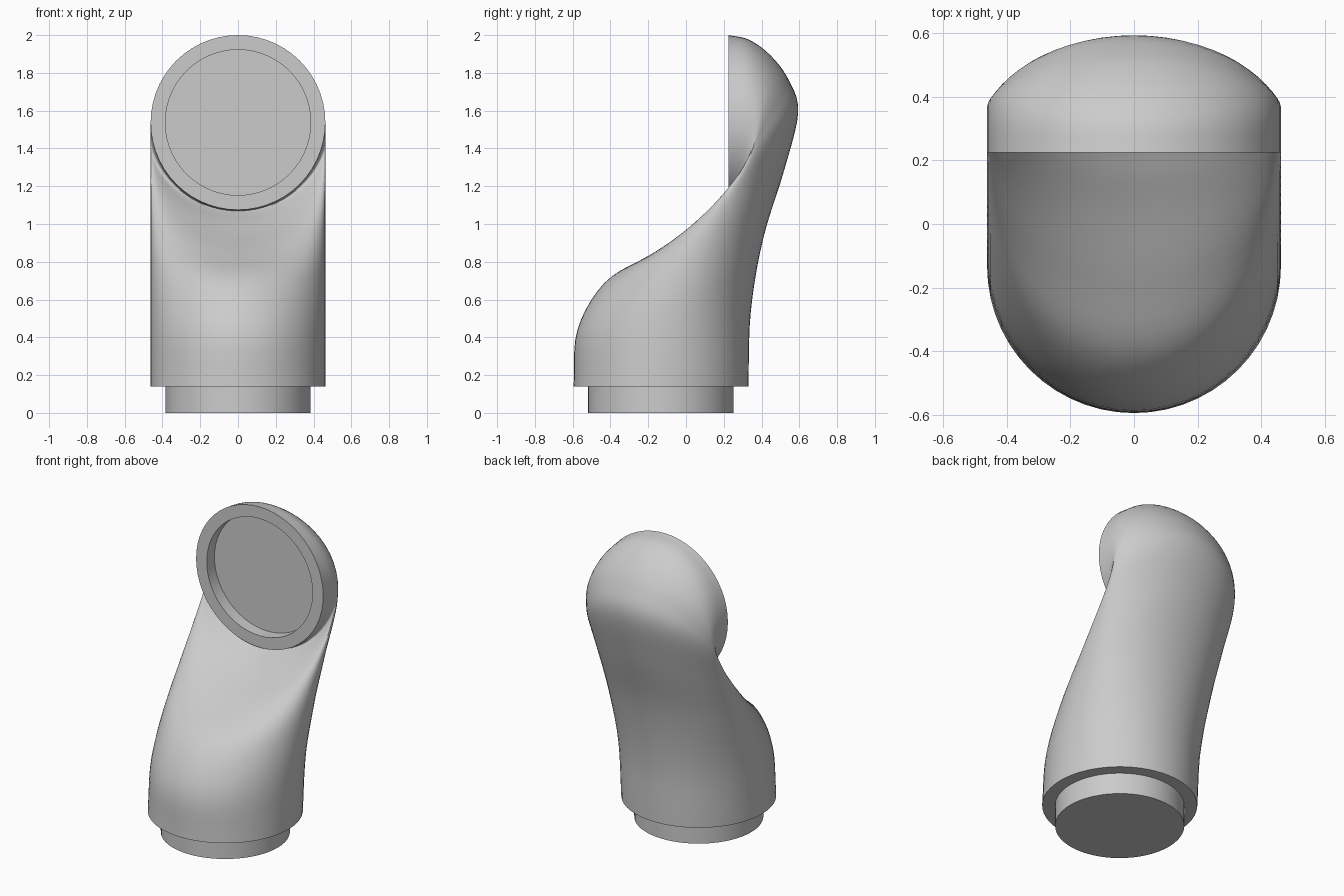
import bpy
import bmesh
from math import sin, cos, pi, radians
from mathutils import Vector

cube = bpy.data.objects.get("Cube")
if cube:
    bpy.data.objects.remove(cube, do_unlink=True)

SIDES = 56
STEPS = 5            # loft rings between neighbouring guide points
OUTER, INNER = 0.4625, 0.385
FOOT_Y, FOOT_Z = -0.1325, 0.14
MOUTH_Y, MOUTH_Z = 0.225, 1.5375
RECESS = 0.08
ANGLES = [2 * pi * i / SIDES for i in range(SIDES)]

grey = bpy.data.materials.new("plain grey")
grey.use_nodes = True
grey.diffuse_color = (0.6, 0.6, 0.6, 1)
grey.node_tree.nodes["Principled BSDF"].inputs["Base Color"].default_value = grey.diffuse_color


def flat_ring(radius, z):
    """Horizontal circle around the foot axis."""
    return [Vector((radius * sin(a), FOOT_Y - radius * cos(a), z)) for a in ANGLES]


def upright_ring(radius, y):
    """Vertical circle around the mouth axis."""
    return [Vector((radius * sin(a), y, MOUTH_Z - radius * cos(a))) for a in ANGLES]


def smooth_path(points):
    """Catmull-Rom samples through the guide points."""
    pts = [Vector(p) for p in points]
    pts = [2 * pts[0] - pts[1]] + pts + [2 * pts[-1] - pts[-2]]
    path = []
    for p, q, r, s in zip(pts, pts[1:], pts[2:], pts[3:]):
        for k in range(STEPS):
            t = k / STEPS
            path.append(q + (r - p) * t / 2 + (p - 2.5 * q + 2 * r - s / 2) * t ** 2
                        + (1.5 * (q - r) + (s - p) / 2) * t ** 3)
    return path + [pts[-2]]


def guided_ring(front, side, back):
    """Closed section passing through one point on each guide."""
    swing = (front - back) / 2
    bend = (front + back - 2 * side) / 4
    ring = []
    for a in ANGLES:
        p = side + bend + swing * cos(a) + bend * cos(2 * a)
        ring.append(Vector((OUTER * sin(a), p.x, p.y)))
    return ring


def skin(name, rings, cap_start=False, cap_end=False):
    bm = bmesh.new()
    loops = [[bm.verts.new(p) for p in ring] for ring in rings]
    for low, high in zip(loops, loops[1:]):
        for i in range(SIDES):
            j = (i + 1) % SIDES
            bm.faces.new((low[i], low[j], high[j], high[i]))
    if cap_start:
        bm.faces.new(loops[0][::-1])
    if cap_end:
        bm.faces.new(loops[-1])
    mesh = bpy.data.meshes.new(name)
    bm.to_mesh(mesh)
    bm.free()
    mesh.materials.append(grey)
    obj = bpy.data.objects.new(name, mesh)
    bpy.context.collection.objects.link(obj)
    bpy.ops.object.select_all(action="DESELECT")
    obj.select_set(True)
    bpy.context.view_layer.objects.active = obj
    bpy.ops.object.shade_smooth_by_angle(angle=radians(40))
    return obj


# Guides in (y, z): front, side and back lines of the bent body
front_guide = [(-0.595, 0.14), (-0.575, 0.44), (-0.43, 0.69), (-0.2, 0.83), (0.03, 0.945),
               (0.15, 1.01), (0.23, 1.05), (0.26, 1.068), (0.225, 1.075)]
side_guide = [(FOOT_Y, FOOT_Z), (-0.09, 0.485), (0.03, 0.795), (0.17, 1.06), (0.3, 1.28),
              (0.35, 1.39), (0.365, 1.47), (0.325, 1.52), (MOUTH_Y, MOUTH_Z)]
back_guide = [(0.33, 0.14), (0.343, 0.535), (0.408, 0.92), (0.52, 1.285), (0.594, 1.59),
              (0.545, 1.76), (0.45, 1.89), (0.335, 1.975), (0.225, 2.0)]

# Body
sections = [guided_ring(*g) for g in zip(*map(smooth_path, (front_guide, side_guide, back_guide)))]
skin("bent_body", sections)

# Foot spigot with the shoulder above it
skin("foot_spigot", [flat_ring(INNER, 0), flat_ring(INNER, FOOT_Z), flat_ring(OUTER, FOOT_Z)],
     cap_start=True)

# Mouth rim with its shallow recess
skin("mouth_rim", [upright_ring(OUTER, MOUTH_Y), upright_ring(INNER, MOUTH_Y),
                   upright_ring(INNER, MOUTH_Y + RECESS)], cap_end=True)
